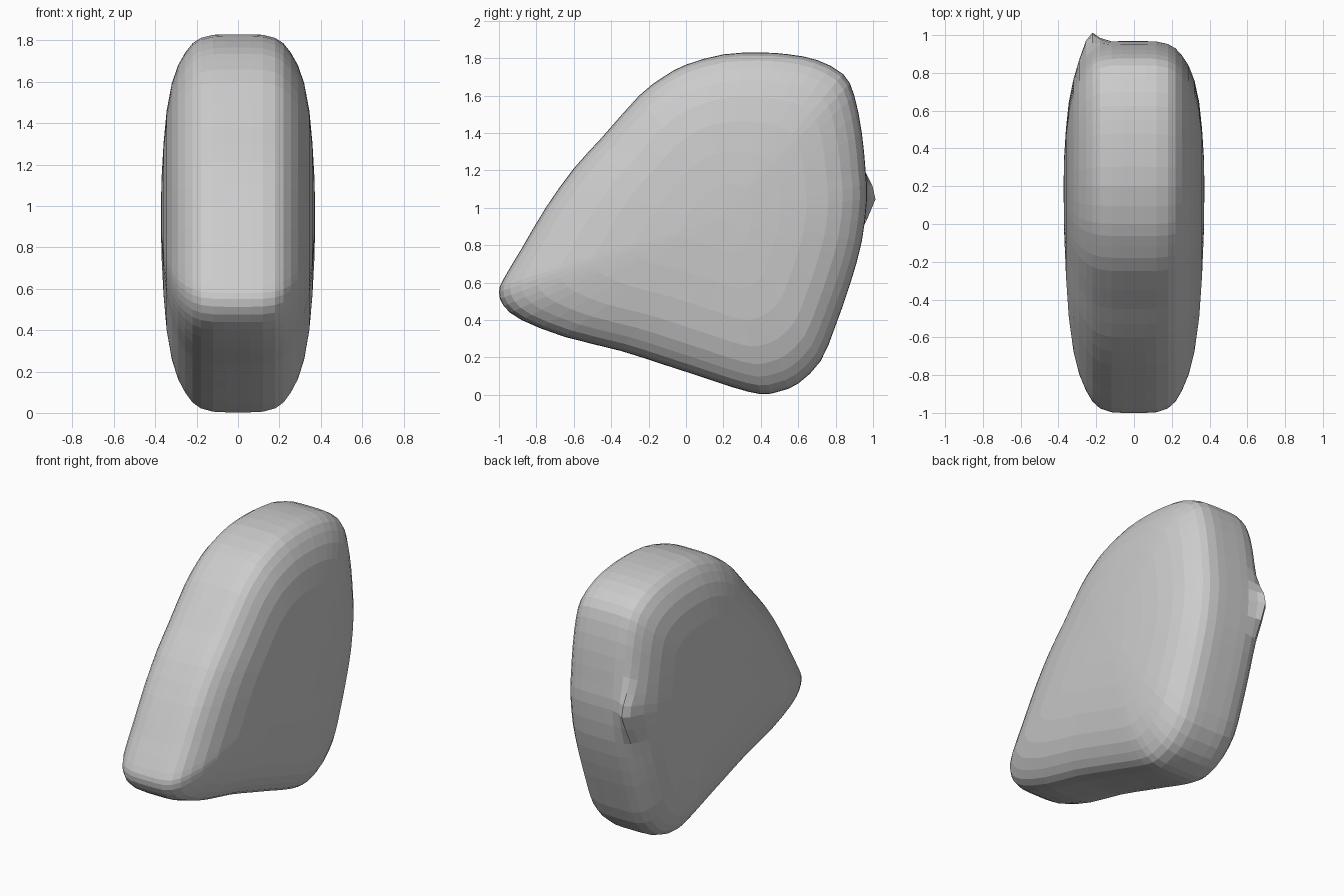
import bpy, bmesh, math

if "Cube" in bpy.data.objects:
    bpy.data.objects.remove(bpy.data.objects["Cube"])

# Side outline (y, z), counter-clockwise from the low front tip
OUTLINE = [(-1, .55), (-.975, .475), (-.88, .40), (-.65, .31), (-.35, .235), (-.1, .155),
           (.1, .09), (.25, .04), (.4, .003), (.5, .018), (.6, .06), (.72, .18),
           (.8, .37), (.88, .6), (.94, .82), (.968, 1.05), (.96, 1.2), (.94, 1.4),
           (.9, 1.6), (.84, 1.715), (.7, 1.79), (.55, 1.82), (.4, 1.83), (.2, 1.82),
           (0, 1.765), (-.12, 1.7), (-.25, 1.6), (-.45, 1.375), (-.6, 1.21),
           (-.75, 1.0), (-.88, .78), (-.975, .62)]
# Half of the rounded thickness: distance from the middle, outline scale
ROUNDING = [(.06, 1), (.12, .997), (.18, .98), (.22, .95), (.255, .90), (.29, .83),
            (.32, .73), (.345, .58), (.36, .40), (.37, .2)]
CY, CZ = .2, .95


def smooth_outline(pts, steps=2):
    """Closed Catmull-Rom resampling."""
    out, n = [], len(pts)
    for i in range(n):
        a, b, c, d = (pts[(i + k) % n] for k in (-1, 0, 1, 2))
        for s in range(steps):
            t = s / steps
            out.append(tuple(.5 * (2 * b[k] + (c[k] - a[k]) * t
                       + (2 * a[k] - 5 * b[k] + 4 * c[k] - d[k]) * t * t
                       + (3 * b[k] - a[k] - 3 * c[k] + d[k]) * t ** 3) for k in (0, 1)))
    return out


def place(x, y, z):
    """Add the small knob on the left edge of the back."""
    if y > .5:
        y += .09 * math.exp(-((z - 1.05) / .15) ** 2 - ((x + .235) / .055) ** 2)
    return (x, y, z)


# Loft the outline across the thickness
bm = bmesh.new()
sections = [(-x, s) for x, s in reversed(ROUNDING)] + [(0, 1)] + ROUNDING
profile = smooth_outline(OUTLINE)
n = len(profile)
rings = [[bm.verts.new(place(x, CY + (y - CY) * s, CZ + (z - CZ) * s)) for y, z in profile]
         for x, s in sections]
for r0, r1 in zip(rings, rings[1:]):
    for i in range(n):
        j = (i + 1) % n
        bm.faces.new((r0[i], r0[j], r1[j], r1[i]))

# Close both sides
for ring, x in ((rings[0], -.373), (rings[-1], .373)):
    tip = bm.verts.new((x, CY, CZ))
    for i in range(n):
        bm.faces.new((ring[i], ring[(i + 1) % n], tip))
bmesh.ops.recalc_face_normals(bm, faces=bm.faces)

mesh = bpy.data.meshes.new("wedge_body")
bm.to_mesh(mesh)
bm.free()
bpy.context.collection.objects.link(bpy.data.objects.new("wedge_body", mesh))
